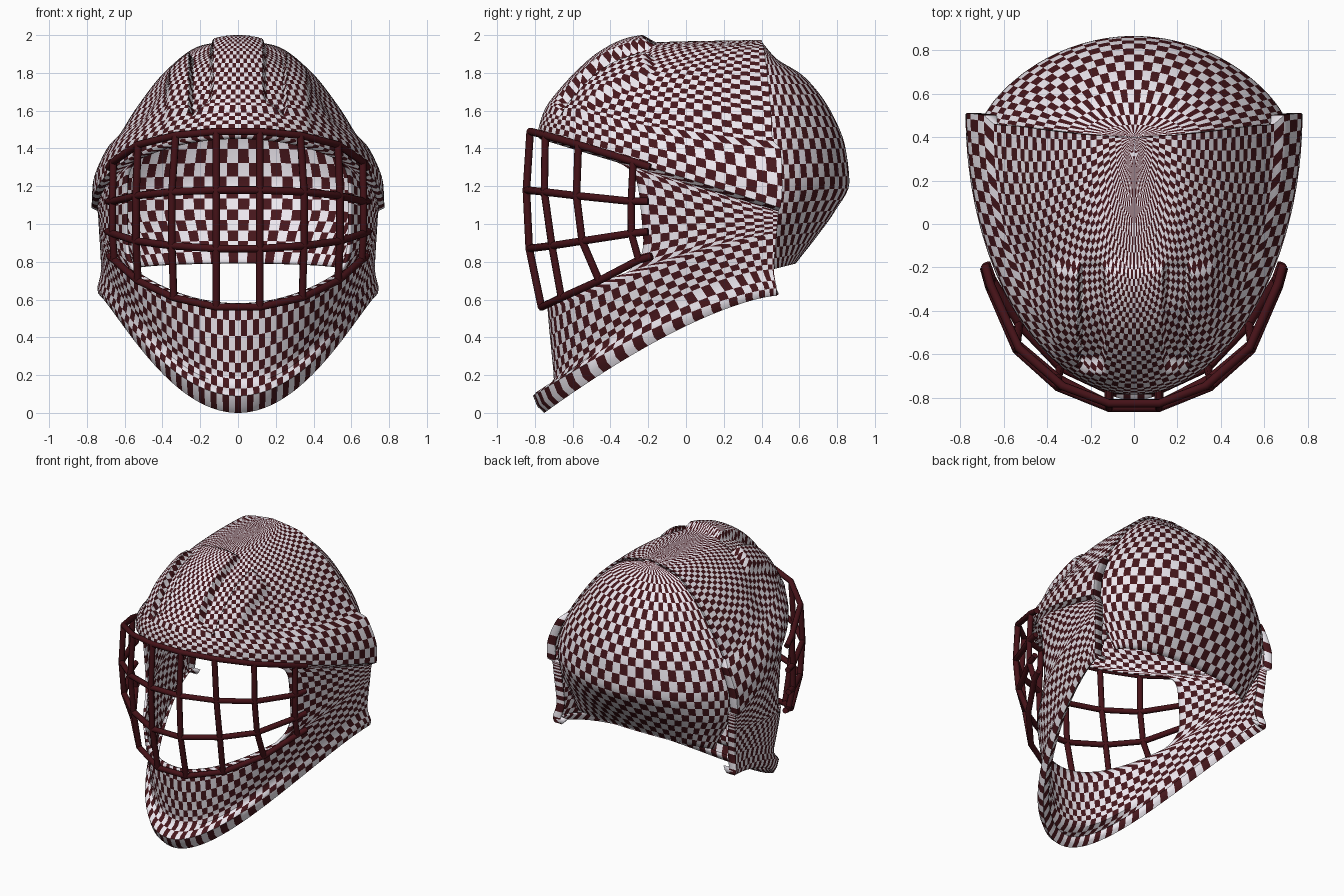
import bpy, bmesh, math
from mathutils import Vector

if "Cube" in bpy.data.objects:
    bpy.data.objects.remove(bpy.data.objects["Cube"])


def material(name, rgb):
    m = bpy.data.materials.new(name)
    m.diffuse_color = (*rgb, 1)
    m.use_nodes = True
    m.node_tree.nodes["Principled BSDF"].inputs["Base Color"].default_value = m.diffuse_color
    return m


LIGHT = material("pale_check", (0.84, 0.80, 0.86))
DARK = material("maroon_check", (0.06, 0.008, 0.011))
BAR = material("maroon_bar", (0.06, 0.006, 0.009))


def smooth(a, b, v):
    k = min(1, max(0, (v - a) / (b - a)))
    return k * k * (3 - 2 * k)


def slope(a, b):
    return 2 * a * b / (a + b) if a * b > 0 else 0


def blend(rings, i, u):
    # monotone cubic interpolation of ring settings between ring i and i+1
    out = []
    for c in range(len(rings[0])):
        v = [r[c] for r in rings]
        d = v[i + 1] - v[i]
        m0 = slope(v[i] - v[i - 1], d) if i > 0 else d
        m1 = slope(d, v[i + 2] - v[i + 1]) if i + 2 < len(v) else d
        out.append(v[i] * (2*u**3 - 3*u**2 + 1) + m0 * (u**3 - 2*u**2 + u)
                   + v[i + 1] * (3*u**2 - 2*u**3) + m1 * (u**3 - u**2))
    return out


def loft(name, rings, counts, cols, rim=None, hole=None, warp=None, shape=None, flip=False, cell=2):
    # ring = half width, side y, side z, middle y, middle z, y power, z power
    rows = []
    for i, n in enumerate(counts):
        last = i == len(counts) - 1
        rows += [(i, k / n, blend(rings, i, k / n)) for k in range(n + last)]
    ts = [(-90 + 180 * j / cols, 1) for j in range(cols + 1)]
    if rim:
        ts = [(-90, rim)] + ts + [(90, rim)]
    bm = bmesh.new()
    grid = []
    for i, u, (w, yb, zb, yf, zf, p, q) in rows:
        line = []
        for t, s in ts:
            a = math.radians(warp(i, u, t) if warp else t)
            c = max(0, math.cos(a))
            v = Vector((w * s * math.sin(a), yb + (yf - yb) * c ** p, zb + (zf - zb) * c ** q))
            line.append(bm.verts.new(shape(v) if shape else v))
        grid.append(line)
    for i in range(len(rows) - 1):
        for j in range(len(ts) - 1):
            if hole and hole(rows[i][0], (ts[j][0] + ts[j + 1][0]) / 2):
                continue
            f = [grid[i][j], grid[i][j + 1], grid[i + 1][j + 1], grid[i + 1][j]]
            face = bm.faces.new(f[::-1] if flip else f)
            face.material_index = (i // cell + j // cell) % 2
    bmesh.ops.remove_doubles(bm, verts=bm.verts, dist=0.0005)
    loose = [v for v in bm.verts if not v.link_faces]
    bmesh.ops.delete(bm, geom=loose, context='VERTS')
    me = bpy.data.meshes.new(name)
    bm.to_mesh(me)
    bm.free()
    me.materials.append(LIGHT)
    me.materials.append(DARK)
    ob = bpy.data.objects.new(name, me)
    bpy.context.collection.objects.link(ob)
    sol = ob.modifiers.new("thickness", 'SOLIDIFY')
    sol.thickness = 0.015
    bpy.ops.object.select_all(action='DESELECT')
    ob.select_set(True)
    bpy.context.view_layer.objects.active = ob
    bpy.ops.object.shade_smooth_by_angle(angle=math.radians(35))


# Forehead vents: raised panel ending in a step, two sunken slots, temple hollow
def vents(v):
    ax = abs(v.x)
    if v.z < 1.45:
        return v
    ahead = 1 - smooth(-0.20, -0.17, v.y)
    lift = 0.05 * (1 - smooth(0.36, 0.39, ax)) * smooth(-0.72, -0.35, v.y)
    slot = smooth(0.13, 0.15, ax) * (1 - smooth(0.24, 0.26, ax)) * smooth(-0.69, -0.64, v.y)
    temple = Vector((ax - 0.48, v.y + 0.18, v.z - 1.62)).length
    hollow = 0.03 * math.exp(-(temple / 0.14) ** 2)
    d = (lift - 0.06 * slot) * ahead
    side = 1 if v.x > 0 else -1
    return v + d * Vector((0, -0.55, 0.83)) - hollow * Vector((side * 0.6, -0.5, 0.6))


# Face opening: columns inside EDGE are left out and bent for softened corners
EDGE = 53.75


def opening(span, t):
    return span == 4 and abs(t) < EDGE


def corners(span, u, t):
    if not (span == 4 or (span == 5 and u == 0)):
        return t
    u = 1 if span == 5 else u
    target = EDGE - 6.5 * abs(2 * u - 1) ** 4
    if abs(t) <= EDGE:
        return t * target / EDGE
    return math.copysign(target + (abs(t) - EDGE) * (90 - target) / (90 - EDGE), t)


# Mask: chin lip, jaw, side flare, brow and crown
mask = [
    (0.69, 0.46, 0.66, -0.70, 0.06, 1.6, 2.4),
    (0.73, 0.48, 0.62, -0.75, 0.00, 1.6, 2.3),
    (0.745, 0.48, 0.66, -0.81, 0.09, 1.6, 2.3),
    (0.725, 0.465, 0.76, -0.70, 0.18, 1.35, 2.2),
    (0.735, 0.48, 0.95, -0.735, 0.58, 1.1, 1.5),
    (0.745, 0.49, 1.07, -0.775, 1.45, 1, 1),
    (0.775, 0.50, 1.085, -0.785, 1.48, 1.02, 1),
    (0.77, 0.51, 1.20, -0.775, 1.53, 1.02, 1.1),
    (0.69, 0.50, 1.40, -0.755, 1.59, 0.98, 1.3),
    (0.645, 0.46, 1.44, -0.735, 1.63, 0.93, 1.2),
    (0.54, 0.45, 1.60, -0.645, 1.735, 0.87, 1),
    (0.385, 0.43, 1.80, -0.43, 1.88, 0.82, 1),
    (0.20, 0.41, 1.94, -0.19, 1.96, 0.85, 1),
    (0.00, 0.40, 1.975, 0.40, 1.975, 1, 1),
]
loft("mask_shell", mask, [2, 2, 4, 12, 24, 2, 4, 6, 2, 10, 16, 18, 14], 144,
     rim=0.92, hole=opening, warp=corners, shape=vents)

# Back plate: bowl closing the rear of the head
back = [
    (0.55, 0.46, 0.76, 0.58, 0.79, 1, 1),
    (0.62, 0.45, 0.90, 0.69, 0.93, 1.2, 1),
    (0.69, 0.46, 1.05, 0.79, 1.07, 1.4, 1),
    (0.70, 0.47, 1.20, 0.865, 1.22, 1.5, 1),
    (0.65, 0.46, 1.39, 0.845, 1.40, 1.5, 1),
    (0.525, 0.44, 1.60, 0.765, 1.60, 1.4, 1),
    (0.375, 0.42, 1.79, 0.62, 1.785, 1.3, 1),
    (0.20, 0.41, 1.92, 0.48, 1.875, 1.1, 1),
    (0.00, 0.40, 1.965, 0.40, 1.965, 1, 1),
]
loft("back_plate", back, [5, 5, 5, 5, 7, 7, 5, 4], 72, flip=True)

# Cage: four wrapped horizontal bars crossed by eight upright bars
cage = [
    [(.115, -.825, 1.49), (.33, -.745, 1.47), (.53, -.57, 1.42), (.66, -.28, 1.33)],
    [(.115, -.845, 1.18), (.35, -.75, 1.17), (.54, -.58, 1.15), (.665, -.29, 1.12)],
    [(.115, -.83, .87), (.35, -.71, .885), (.54, -.55, .91), (.665, -.29, .95)],
    [(.115, -.765, .56), (.34, -.66, .61), (.53, -.46, .70), (.655, -.25, .81)],
]
ENDS = [(.685, -.19, 1.30), (.685, -.20, 1.12), (.69, -.20, .96), (.68, -.18, .83)]


def bars(name, paths):
    cu = bpy.data.curves.new(name, 'CURVE')
    cu.dimensions = '3D'
    cu.bevel_depth = 0.02
    cu.bevel_resolution = 2
    cu.use_fill_caps = True
    for path in paths:
        sp = cu.splines.new('POLY')
        sp.points.add(len(path) - 1)
        for pt, co in zip(sp.points, path):
            pt.co = (*co, 1)
    cu.materials.append(BAR)
    bpy.context.collection.objects.link(bpy.data.objects.new(name, cu))


def mirrored(path):
    return [(-x, y, z) for x, y, z in path]


across = [row + [end] for row, end in zip(cage, ENDS)]
bars("cage_cross_bars", [mirrored(r)[::-1] + r for r in across])
upright = [[row[c] for row in cage] for c in range(4)]
bars("cage_upright_bars", upright + [mirrored(u) for u in upright])
